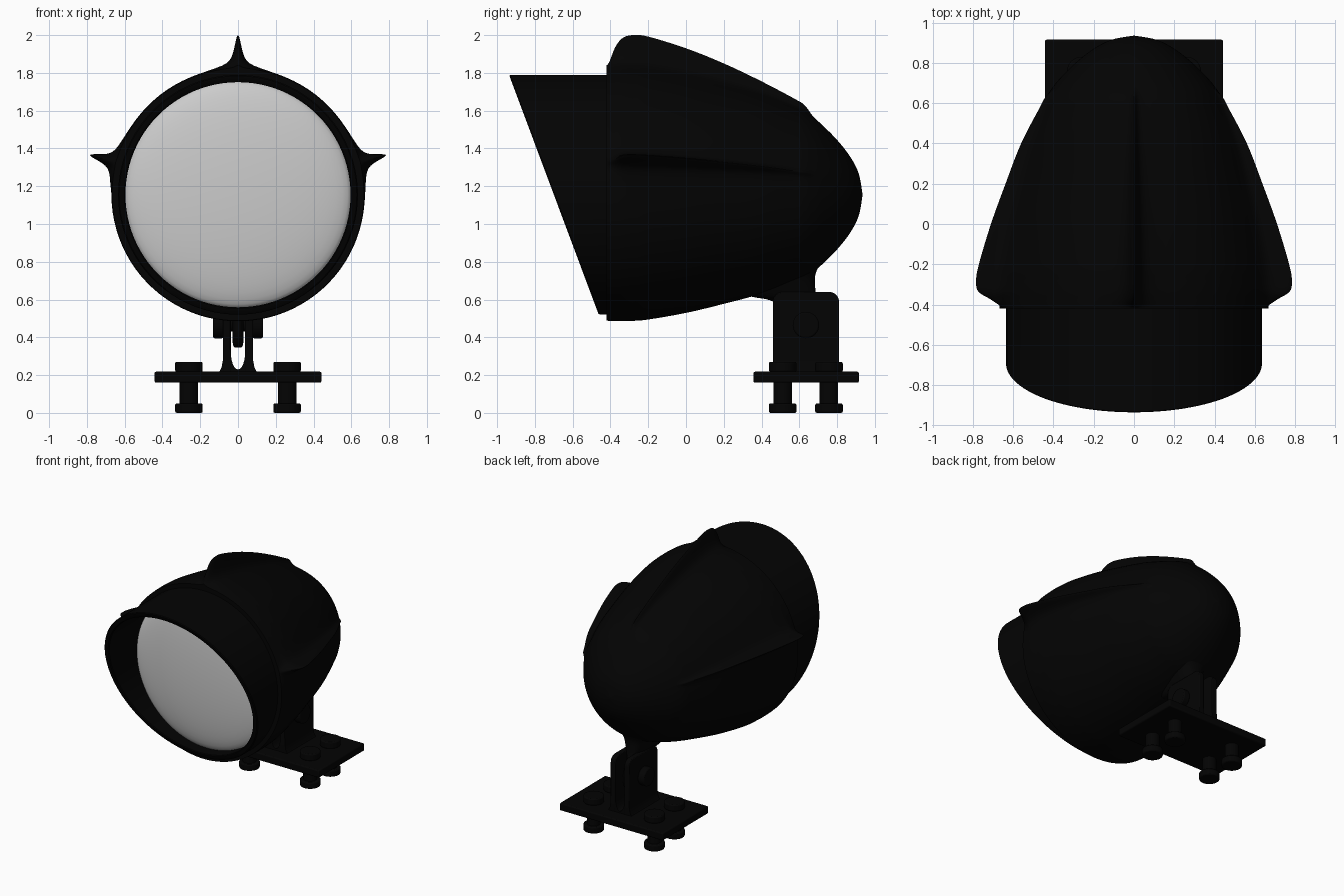
import bpy, bmesh, math
from math import sin, cos, pi, radians

if "Cube" in bpy.data.objects:
    bpy.data.objects.remove(bpy.data.objects["Cube"])

CZ = 1.155  # height of the lamp axis
black = bpy.data.materials.new("black_metal")
black.diffuse_color = (0.001, 0.001, 0.001, 1)
black.use_nodes = True
black.node_tree.nodes["Principled BSDF"].inputs["Base Color"].default_value = black.diffuse_color


def finish(name, bm, mat=black, bevel=0):
    bmesh.ops.remove_doubles(bm, verts=bm.verts, dist=1e-5)
    bmesh.ops.recalc_face_normals(bm, faces=bm.faces)
    me = bpy.data.meshes.new(name)
    bm.to_mesh(me)
    bm.free()
    ob = bpy.data.objects.new(name, me)
    bpy.context.collection.objects.link(ob)
    if mat:
        me.materials.append(mat)
    if bevel:
        m = ob.modifiers.new("bevel", 'BEVEL')
        m.width, m.segments, m.limit_method = bevel, 2, 'ANGLE'
        m.angle_limit = radians(40)
    return ob


def loft(name, rings, caps=(False, False), closed=False, mat=black, bevel=0):
    bm = bmesh.new()
    vs = [[bm.verts.new(p) for p in ring] for ring in rings]
    n = len(vs[0])
    pairs = list(zip(vs, vs[1:])) + ([(vs[-1], vs[0])] if closed else [])
    for a, b in pairs:
        for i in range(n):
            j = (i + 1) % n
            bm.faces.new((a[i], a[j], b[j], b[i]))
    for use, ring in zip(caps, (vs[0], vs[-1])):
        if use:
            bm.faces.new(ring)
    return finish(name, bm, mat, bevel)


def smooth_rows(rows, steps):
    """Catmull-Rom interpolation through rows of numbers."""
    out = []
    for i in range(len(rows) - 1):
        p = [rows[max(0, min(len(rows) - 1, i + k))] for k in (-1, 0, 1, 2)]
        for s in range(steps):
            t = s / steps
            out.append([0.5 * (2 * b + (c - a) * t + (2 * a - 5 * b + 4 * c - d) * t * t
                               + (3 * b - a - 3 * c + d) * t ** 3) for a, b, c, d in zip(*p)])
    return out + [list(rows[-1])]


def circle(r, y, n=96):
    f = y if callable(y) else (lambda z: y)
    pts = [(r * cos(2 * pi * i / n), CZ + r * sin(2 * pi * i / n)) for i in range(n)]
    return [(x, f(z), z) for x, z in pts]


def cylinder(name, r, a, b, axis, centre, bevel=0.008):
    rings = []
    for h in (a, b):
        ring = []
        for i in range(32):
            u, v = r * cos(pi * i / 16), r * sin(pi * i / 16)
            ring.append((centre[0] + u, centre[1] + v, h) if axis == 'z'
                        else (h, centre[0] + u, centre[1] + v))
        rings.append(ring)
    return loft(name, rings, (True, True), bevel=bevel)


# Housing: bullet shell with three flared fins; rows are y, shell, top fin, side fin radius
rows = [(-.42, .667, .685, .670), (-.405, .668, .705, .69), (-.375, .669, .78, .735),
        (-.335, .67, .83, .80), (-.28, .668, .845, .811), (-.2, .661, .837, .797),
        (0, .626, .775, .735), (.2, .578, .695, .66), (.4, .524, .6, .58),
        (.58, .457, .505, .483), (.63, .435, .472, .455), (.67, .410, .418, .414),
        (.72, .37, .37, .37), (.8, .29, .29, .29), (.87, .2, .2, .2),
        (.915, .11, .11, .11), (.935, 0, 0, 0)]
fins = [(90, 2), (15, 3), (165, 3)]
near = [0, .4, .8, 1.2, 1.6, 2, 2.7, 3.5, 5, 7, 10]
angles = {a + s * o for a, _ in fins for o in near for s in (1, -1)}
angles |= {a for a in range(-180, 180, 4) if all(abs(a - f) > 11 for f, _ in fins)}
angles = sorted(angles)
rings = [[(.6 * cos(radians(a)), -.42, CZ + .6 * sin(radians(a))) for a in angles]]
for row in smooth_rows(rows, 5):
    ring = []
    for a in angles:
        r = max(row[1], 0)
        for f, col in fins:
            d = abs(a - f)
            flare = .9 / (1 + (d / 1.7) ** 2) + .1 * math.exp(-(d / 10) ** 2)
            r += max(row[col] - row[1], 0) * flare
        ring.append((r * cos(radians(a)), row[0], CZ + r * sin(radians(a))))
    rings.append(ring)
loft("housing", rings)


# Visor: tube with a slanted front cut
def cut(z):
    return -.462 - (z - .52) * .374


loft("visor", [circle(.635, -.37), circle(.635, lambda z: cut(z) + .006),
               circle(.629, cut), circle(.602, cut),
               circle(.596, lambda z: cut(z) + .006), circle(.596, -.37)], closed=True)

# Lens: shallow dome
loft("lens", [circle(.6 * cos(t), -.375 - .09 * sin(t))
              for t in [pi / 2 * i / 12 for i in range(13)]], mat=None)

# Neck: flares from the pivot tongue into the housing; rows are z, half width, y min, y max
neck = [(.345, .015, .59, .68), (.36, .026, .55, .72), (.41, .03, .52, .75), (.5, .03, .52, .75),
        (.57, .032, .50, .72), (.59, .036, .46, .70), (.603, .045, .42, .695),
        (.615, .06, .35, .69), (.65, .08, .25, .685), (.72, .11, .2, .683),
        (.77, .14, .2, .70), (.82, .17, .2, .73), (.9, .2, .2, .74)]
rings = []
for z, w, y0, y1 in smooth_rows(neck, 4):
    ring = []
    for i in range(32):
        c, s = cos(pi * i / 16), sin(pi * i / 16)
        ring.append((w * math.copysign(abs(c) ** .7, c),
                     (y0 + y1) / 2 + (y1 - y0) / 2 * math.copysign(abs(s) ** .7, s), z))
    rings.append(ring)
loft("neck", rings, (True, True))

# Bracket: two rounded cheeks
for side, label in ((-1, "left"), (1, "right")):
    outline = [(.46, .2), (.81, .2)]
    for cy, start in ((.76, 0), (.51, 90)):
        outline += [(cy + .05 * cos(radians(start + k * 15)),
                     .59 + .05 * sin(radians(start + k * 15))) for k in range(7)]
    loft(label + "_bracket_cheek", [[(side * x, y, z) for y, z in outline] for x in (.038, .08)],
         (True, True), bevel=.005)

# Bracket foot: U-shaped fillet between the cheeks
section = [(.1, .215), (.087, .24), (.08, .28), (.08, .33)]
section += [(.039 * cos(t), .33 - .1 * sin(t)) for t in [pi * k / 12 for k in range(13)]]
section += [(-.08, .33), (-.08, .28), (-.087, .24), (-.1, .215)]
loft("bracket_foot", [[(x, y, z) for x, z in section] for y in (.461, .809)], (True, True))

# Pivot bolt
cylinder("pivot_pin", .035, -.12, .12, 'x', (.635, .465), 0)
cylinder("pivot_head", .07, .078, .132, 'x', (.635, .465))
cylinder("pivot_nut", .07, -.132, -.078, 'x', (.635, .465))

# Base plate
loft("base_plate", [[(x, y, z) for x, y in ((-.442, .357), (.442, .357), (.442, .915), (-.442, .915))]
                    for z in (.16, .218)], (True, True), bevel=.008)

# Mounting bolts with nuts
for x in (-.26, .26):
    for y in (.512, .757):
        cylinder("bolt_shank", .049, .01, .23, 'z', (x, y), 0)
        cylinder("bolt_head", .073, .217, .27, 'z', (x, y))
        cylinder("bolt_nut", .073, 0, .05, 'z', (x, y))

# Smooth shading with sharp edges kept
bpy.ops.object.select_all(action='SELECT')
bpy.context.view_layer.objects.active = bpy.data.objects["housing"]
bpy.ops.object.shade_smooth_by_angle(angle=radians(35))
